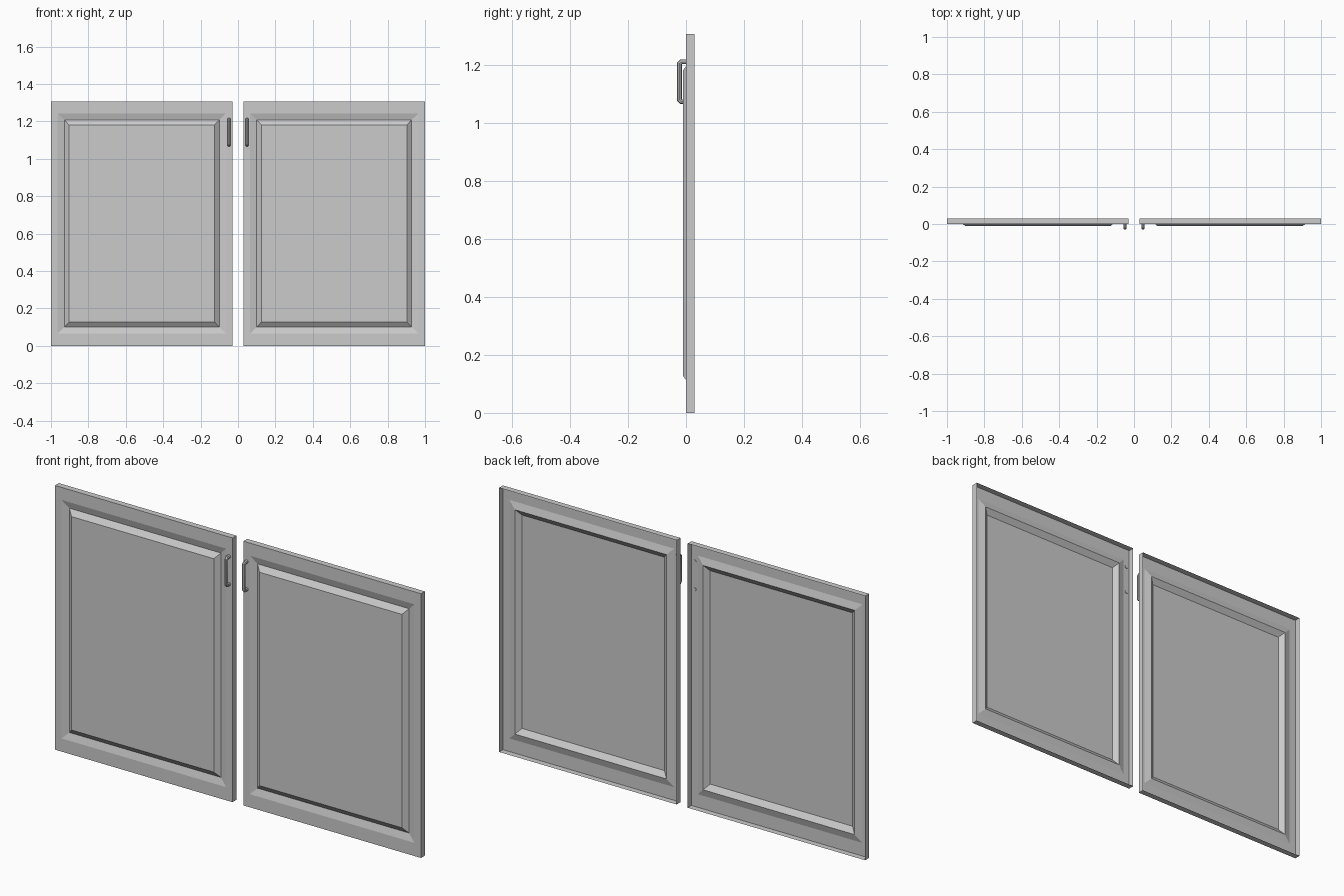
import bpy, bmesh

if "Cube" in bpy.data.objects:
    bpy.data.objects.remove(bpy.data.objects["Cube"])


def add_mirror(ob):
    m = ob.modifiers.new("mirror", 'MIRROR')
    m.use_axis[0] = True
    m.use_clip = False
    m.use_mirror_merge = False


# Cabinet door: open-backed pressed sheet, nested rectangles (x0, x1, z0, z1, y)
outlines = [
    (0.03, 1.0, 0.0, 1.305, 0.03),        # rear rim
    (0.03, 1.0, 0.0, 1.305, 0.0),         # front edge
    (0.065, 0.965, 0.065, 1.243, 0.0),    # start of the gentle slope
    (0.10, 0.928, 0.10, 1.208, 0.01),     # bottom of the groove
    (0.125, 0.903, 0.127, 1.181, -0.01),  # raised panel
]
bm = bmesh.new()
rings = [[bm.verts.new((x, y, z)) for x, z in ((x0, z0), (x1, z0), (x1, z1), (x0, z1))]
         for x0, x1, z0, z1, y in outlines]
for a, b in zip(rings, rings[1:]):
    for i in range(4):
        j = (i + 1) % 4
        bm.faces.new((a[i], a[j], b[j], b[i]))
bm.faces.new(rings[-1])
mesh = bpy.data.meshes.new("cabinet_doors")
bm.to_mesh(mesh)
bm.free()
doors = bpy.data.objects.new("cabinet_doors", mesh)
bpy.context.collection.objects.link(doors)
add_mirror(doors)

# Pull handle: bent tube with chamfered corners, path given as (y, z)
path = [(0.002, 1.21), (-0.017, 1.21), (-0.0225, 1.204),
        (-0.0225, 1.079), (-0.017, 1.073), (0.002, 1.073)]
curve = bpy.data.curves.new("pull_handles", 'CURVE')
curve.dimensions = '3D'
curve.bevel_depth = 0.0085
curve.bevel_resolution = 2
curve.use_fill_caps = True
spline = curve.splines.new('POLY')
spline.points.add(len(path) - 1)
for p, (y, z) in zip(spline.points, path):
    p.co = (0.048, y, z, 1)
handles = bpy.data.objects.new("pull_handles", curve)
bpy.context.collection.objects.link(handles)
bpy.context.view_layer.objects.active = handles
handles.select_set(True)
bpy.ops.object.convert(target='MESH')
handles = bpy.context.view_layer.objects.active
bpy.ops.object.shade_smooth_by_angle()
add_mirror(handles)
